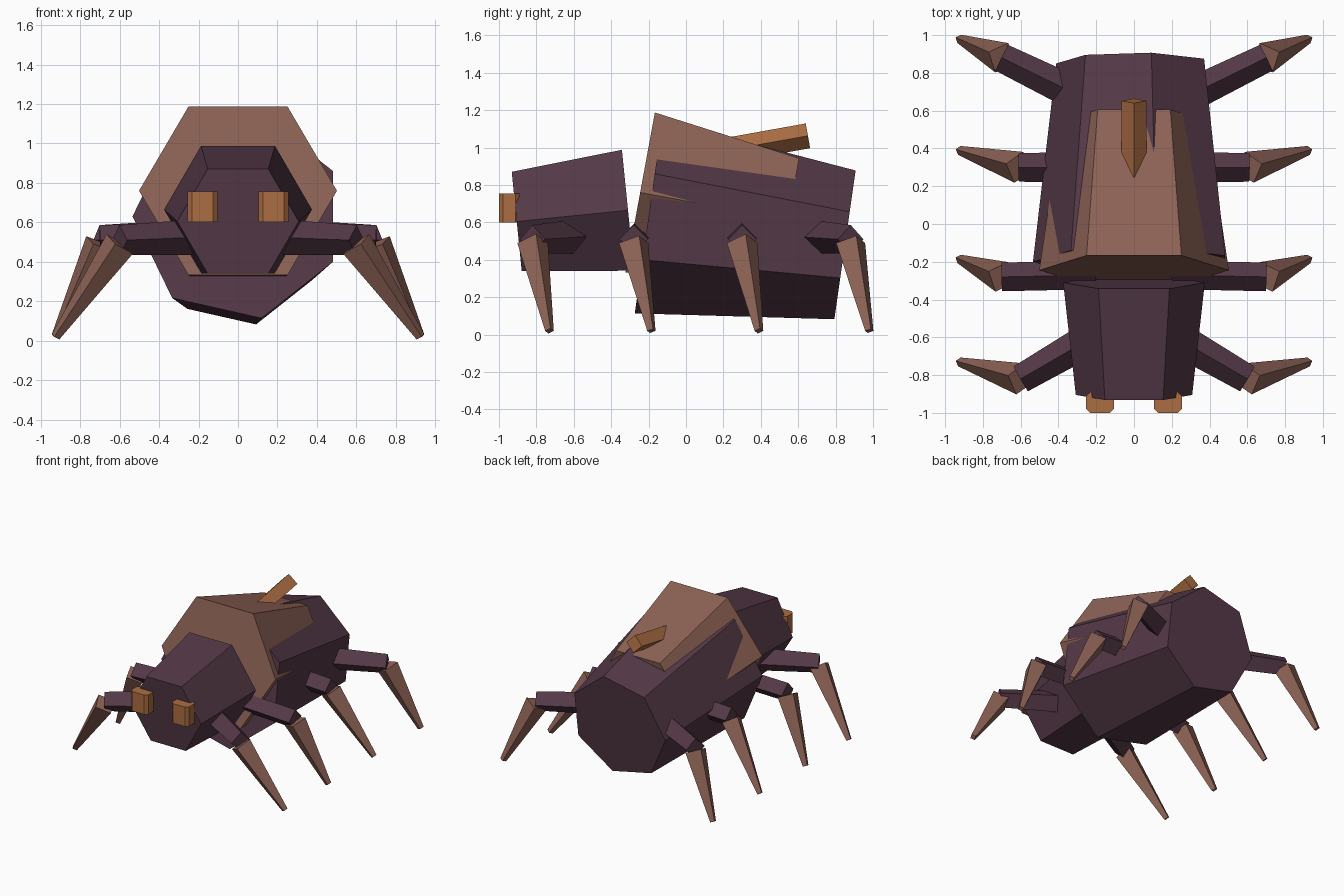
import bpy, bmesh, math
from mathutils import Vector

cube = bpy.data.objects.get("Cube")
if cube:
    bpy.data.objects.remove(cube, do_unlink=True)


def material(name, rgb):
    m = bpy.data.materials.new(name)
    m.use_nodes = True
    color = (*rgb, 1)
    m.diffuse_color = color
    m.node_tree.nodes["Principled BSDF"].inputs["Base Color"].default_value = color
    return m


PURPLE = material("dark_purple", (0.088, 0.040, 0.062))
BROWN = material("dull_brown", (0.27, 0.125, 0.092))
ORANGE = material("amber", (0.41, 0.155, 0.055))


def finish(name, bm, mat):
    bmesh.ops.recalc_face_normals(bm, faces=bm.faces)
    mesh = bpy.data.meshes.new(name)
    bm.to_mesh(mesh)
    bm.free()
    mesh.materials.append(mat)
    obj = bpy.data.objects.new(name, mesh)
    bpy.context.collection.objects.link(obj)
    return obj


def taper(name, mat, start, end, r0, r1, sides, phase=0.0):
    """Capped tapered prism running from start to end."""
    start, end = Vector(start), Vector(end)
    axis = (end - start).normalized()
    side = axis.cross(Vector((0, 0, 1))).normalized()
    up = side.cross(axis)
    bm = bmesh.new()
    rings = []
    for center, r in ((start, r0), (end, r1)):
        ring = []
        for i in range(sides):
            a = phase + math.tau * i / sides
            ring.append(bm.verts.new(center + r * (side * math.cos(a) + up * math.sin(a))))
        rings.append(ring)
        bm.faces.new(ring)
    for i in range(sides):
        j = (i + 1) % sides
        bm.faces.new((rings[0][i], rings[0][j], rings[1][j], rings[1][i]))
    return finish(name, bm, mat)


# Trunk: seven-sided abdomen, six-sided shell and head
taper("abdomen", PURPLE, (0, -0.2, 0.63), (0, 0.85, 0.48), 0.535, 0.412, 7, math.pi / 7)
taper("shell", BROWN, (0, -0.245, 0.76), (0, 0.545, 0.615), 0.502, 0.385, 6)
taper("head", PURPLE, (0, -0.905, 0.605), (0, -0.31, 0.665), 0.308, 0.375, 6)

# Spike on the back
taper("back_spike", ORANGE, (0, 0.2, 0.982), (0, 0.652, 1.063), 0.067, 0.067, 4)

# Eyes: blocks with chamfered upright edges
for label, s in (("left", 1), ("right", -1)):
    bm = bmesh.new()
    bmesh.ops.create_cube(bm, size=1)
    for v in bm.verts:
        v.co = Vector((s * 0.18 + v.co.x * 0.15, -0.945 + v.co.y * 0.11, 0.678 + v.co.z * 0.155))
    upright = [e for e in bm.edges if abs(e.verts[0].co.z - e.verts[1].co.z) > 0.1]
    bmesh.ops.bevel(bm, geom=upright, offset=0.022, segments=1, affect="EDGES")
    finish(label + "_eye", bm, ORANGE)

# Legs: hip, knee and foot positions on the left, mirrored to the right
legs = [
    ("front", (0.22, -0.60), (0.60, -0.82), -0.73, 0.09),
    ("front_middle", (0.2, -0.27), (0.70, -0.28), -0.185, 0.075),
    ("rear_middle", (0.25, 0.30), (0.61, 0.30), 0.39, 0.08),
    ("rear", (0.25, 0.66), (0.70, 0.88), 0.98, 0.09),
]
for label, s in (("left", 1), ("right", -1)):
    for name, hip, knee, foot_y, r in legs:
        taper(f"{label}_{name}_thigh", PURPLE, (s * hip[0], hip[1], 0.525),
              (s * knee[0], knee[1], 0.51), r, 0.076, 4)
        taper(f"{label}_{name}_shin", BROWN, (s * knee[0], knee[1], 0.49),
              (s * 0.925, foot_y, 0.02), 0.085, 0.024, 4)
